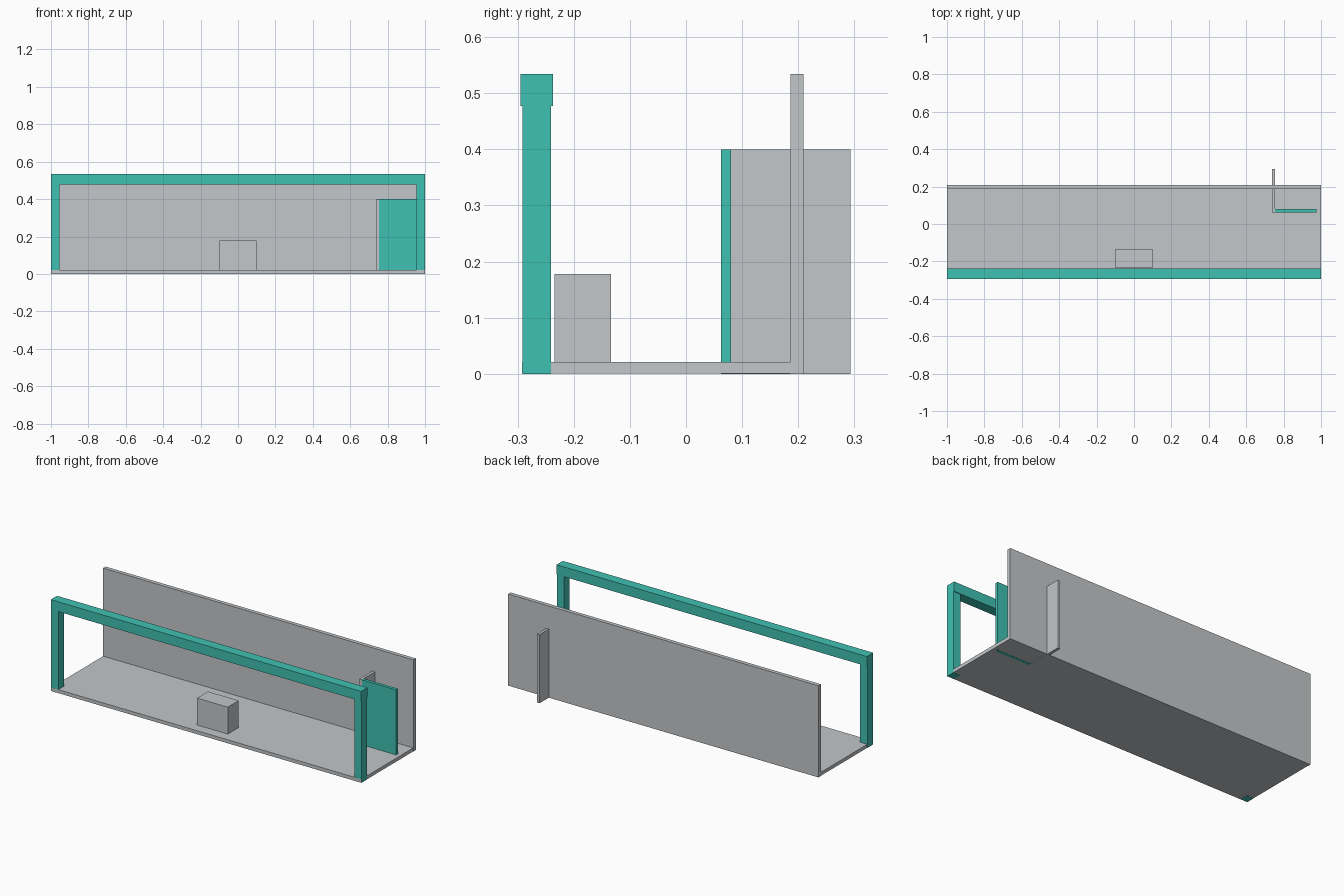
import bpy

if "Cube" in bpy.data.objects:
    bpy.data.objects.remove(bpy.data.objects["Cube"])


def material(name, colour):
    m = bpy.data.materials.new(name)
    m.diffuse_color = (*colour, 1.0)
    m.use_nodes = True
    m.node_tree.nodes["Principled BSDF"].inputs["Base Color"].default_value = m.diffuse_color
    return m


grey = material("light_grey", (0.546, 0.571, 0.591))
teal = material("teal", (0.051, 0.535, 0.45))


def box(name, mat, x, y, z):
    """Axis-aligned block from (min, max) ranges."""
    bpy.ops.mesh.primitive_cube_add(size=1)
    ob = bpy.context.object
    ob.name = name
    ob.location = [(a + b) / 2 for a, b in (x, y, z)]
    ob.scale = [b - a for a, b in (x, y, z)]
    bpy.ops.object.transform_apply(location=True, rotation=False, scale=True)
    ob.data.materials.append(mat)
    return ob


# Room shell: floor slab and tall back wall
box("floor", grey, (-0.9993, 0.9993), (-0.2925, 0.19), (0.0006, 0.021))
box("back_wall", grey, (-1, 1), (0.186, 0.209), (0, 0.534))

# Front frame: two posts carrying a slightly deeper beam
for side, x in (("left", (-1, -0.954)), ("right", (0.954, 1))):
    box(side + "_post", teal, x, (-0.2918, -0.241), (0, 0.48))
box("front_beam", teal, (-1, 1), (-0.295, -0.237), (0.477, 0.534))

# Counter block on the floor behind the frame
box("counter", grey, (-0.1, 0.098), (-0.234, -0.134), (0.015, 0.178))

# Partition passing through the back wall, with a door panel beside it
box("partition", grey, (0.738, 0.754), (0.0625, 0.2935), (0, 0.4))
box("door_panel", teal, (0.754, 0.976), (0.0625, 0.0805), (0, 0.4))
